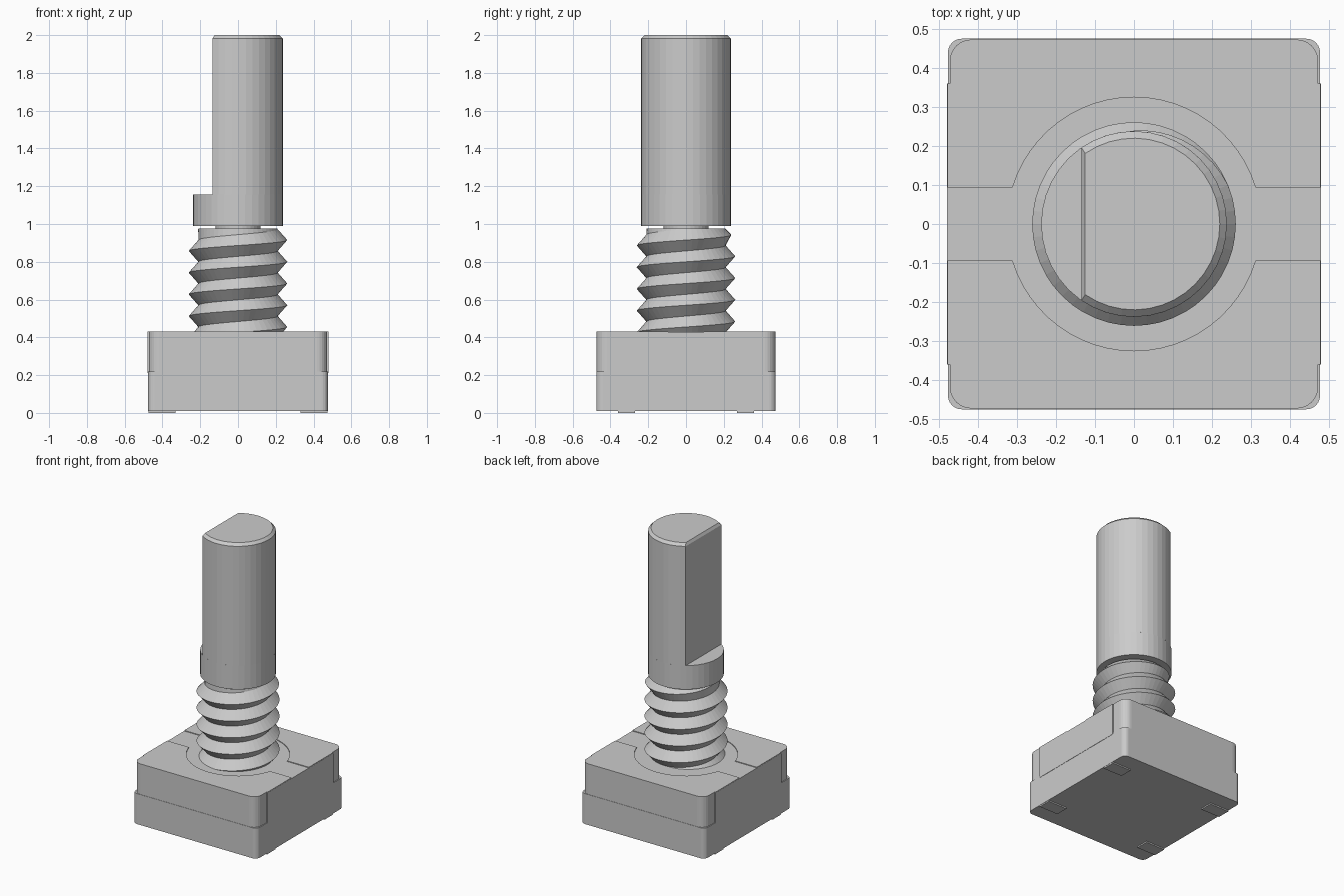
import bpy, bmesh, math

if "Cube" in bpy.data.objects:
    bpy.data.objects.remove(bpy.data.objects["Cube"])

grey = bpy.data.materials.new("light grey metal")
grey.diffuse_color = (0.6, 0.6, 0.6, 1)
grey.use_nodes = True
grey.node_tree.nodes["Principled BSDF"].inputs["Base Color"].default_value = grey.diffuse_color


def finish(name, bm):
    bmesh.ops.recalc_face_normals(bm, faces=bm.faces)
    me = bpy.data.meshes.new(name)
    bm.to_mesh(me)
    bm.free()
    me.materials.append(grey)
    ob = bpy.data.objects.new(name, me)
    bpy.context.collection.objects.link(ob)
    return ob


def loft(name, levels):
    """Closed solid through (outline, z) levels with equal point counts."""
    bm = bmesh.new()
    rings = [[bm.verts.new((x, y, z)) for x, y in pts] for pts, z in levels]
    n = len(rings[0])
    for a, b in zip(rings, rings[1:]):
        for i in range(n):
            j = (i + 1) % n
            bm.faces.new((a[i], a[j], b[j], b[i]))
    bm.faces.new(rings[0][::-1])
    bm.faces.new(rings[-1])
    return finish(name, bm)


def arc(r, a0, a1, n, cx=0, cy=0):
    return [(cx + r * math.cos(a0 + (a1 - a0) * i / n),
             cy + r * math.sin(a0 + (a1 - a0) * i / n)) for i in range(n + 1)]


def circle(r, n=32):
    return arc(r, 0, 2 * math.pi, n)[:-1]


def rounded(hx, hy, r):
    pts = []
    for k, (sx, sy) in enumerate([(1, 1), (-1, 1), (-1, -1), (1, -1)]):
        a = k * math.pi / 2
        pts += arc(r, a, a + math.pi / 2, 6, sx * (hx - r), sy * (hy - r))
    return pts


def rect(x0, x1, y0, y1):
    return [(x0, y0), (x1, y0), (x1, y1), (x0, y1)]


# Housing: lower half, slightly narrower upper half, wider side plates
loft("housing_lower", [(rounded(0.477, 0.475, 0.035), 0.009),
                       (rounded(0.477, 0.475, 0.035), 0.22)])
loft("housing_upper", [(rounded(0.472, 0.473, 0.055), 0.2),
                       (rounded(0.472, 0.473, 0.055), 0.427)])
loft("side_plates", [(rect(-0.479, 0.479, -0.36, 0.36), 0.21),
                     (rect(-0.479, 0.479, -0.36, 0.36), 0.427)])

# Top plates around the recessed ring and its two arms
a = math.asin(0.094 / 0.325)
for side, s in (("back", 1), ("front", -1)):
    half = arc(0.325, a, math.pi - a, 24)
    half += [(-0.478, 0.094), (-0.478, 0.36), (-0.472, 0.36)]
    half += arc(0.055, math.pi, math.pi / 2, 6, -0.417, 0.418)
    half += arc(0.055, math.pi / 2, 0, 6, 0.417, 0.418)
    half += [(0.472, 0.36), (0.478, 0.36), (0.478, 0.094)]
    half = [(x, s * y) for x, y in half]
    loft("top_plate_" + side, [(half, 0.42), (half, 0.432)])

# Small feet under the housing
for sx in (-1, 1):
    for sy in (-1, 1):
        foot = rect(*sorted((sx * 0.33, sx * 0.475)), *sorted((sy * 0.27, sy * 0.36)))
        loft("foot", [(foot, 0.0), (foot, 0.012)])

# Threaded bushing: right-hand helix strip, tapered at the top
PITCH, ROOT, CREST, TOP, SEG = 0.115, 0.21, 0.261, 0.975, 48
bm = bmesh.new()
rows = []
for j in range(15):
    row = []
    for i in range(SEG + 1):
        t = i / SEG
        z = min(0.225 + PITCH * (j / 2 + t), TOP)
        r = min(CREST if j % 2 == 0 else ROOT, 0.208 + (TOP - z))
        ang = 2 * math.pi * t
        row.append(bm.verts.new((r * math.cos(ang), r * math.sin(ang), z)))
    rows.append(row)
for lo, hi in zip(rows, rows[1:]):
    for i in range(SEG):
        bm.faces.new((lo[i], lo[i + 1], hi[i + 1], hi[i]))
bmesh.ops.remove_doubles(bm, verts=bm.verts, dist=1e-5)
finish("bushing_thread", bm)
loft("bushing_core", [(circle(0.208, 48), 0.4), (circle(0.208, 48), TOP)])

# Neck between bushing and shaft
loft("neck", [(circle(0.12), 0.96), (circle(0.12), 1.0)])


# Shaft: full round collar, then D-shaped length with a chamfered end
def d_shape(r, flat):
    a = math.acos(flat / r)
    return arc(r, -a, a, 28)


loft("shaft_collar", [(circle(0.238, 40), 0.99), (circle(0.238, 40), 1.155)])
loft("shaft", [(d_shape(0.238, -0.135), 1.155), (d_shape(0.238, -0.135), 1.982),
               (d_shape(0.22, -0.125), 2.0)])
